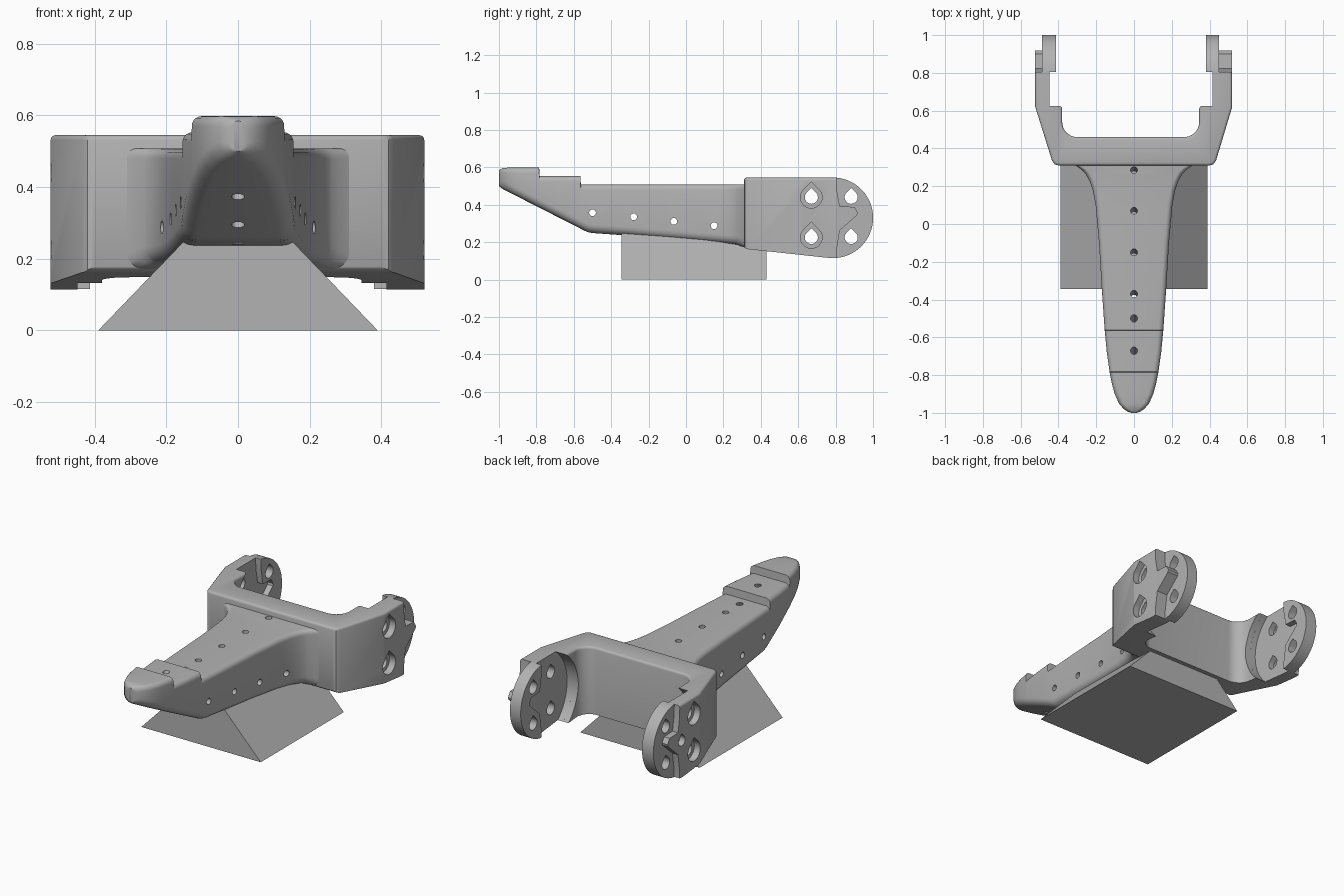
import bpy, bmesh
from math import sin, cos, pi, radians, sqrt
from mathutils import Vector

cube = bpy.data.objects.get("Cube")
if cube:
    bpy.data.objects.remove(cube, do_unlink=True)

grey = bpy.data.materials.new("plain grey")
grey.use_nodes = True
grey.diffuse_color = (0.45, 0.45, 0.45, 1)
grey.node_tree.nodes["Principled BSDF"].inputs["Base Color"].default_value = (0.45, 0.45, 0.45, 1)


def finish(name, bm):
    bmesh.ops.recalc_face_normals(bm, faces=bm.faces)
    mesh = bpy.data.meshes.new(name)
    bm.to_mesh(mesh)
    bm.free()
    mesh.materials.append(grey)
    ob = bpy.data.objects.new(name, mesh)
    bpy.context.collection.objects.link(ob)
    return ob


def prism(name, pts, axis, lo, hi, round_top=0):
    """Extrude a flat outline along x, y or z."""
    place = {"x": lambda a, b, t: (t, a, b),
             "y": lambda a, b, t: (a, t, b),
             "z": lambda a, b, t: (a, b, t)}[axis]
    bm = bmesh.new()
    rings = [[bm.verts.new(place(a, b, t)) for a, b in pts] for t in (lo, hi)]
    n = len(pts)
    for i in range(n):
        j = (i + 1) % n
        bm.faces.new((rings[0][i], rings[0][j], rings[1][j], rings[1][i]))
    bm.faces.new(rings[0])
    cap = bm.faces.new(rings[1])
    bmesh.ops.recalc_face_normals(bm, faces=bm.faces)
    if round_top:
        bmesh.ops.bevel(bm, geom=list(cap.edges), offset=round_top, segments=3,
                        profile=0.5, affect='EDGES')
    return finish(name, bm)


def boolean(ob, cutter, operation='DIFFERENCE'):
    mod = ob.modifiers.new("cut", 'BOOLEAN')
    mod.object, mod.operation, mod.solver = cutter, operation, 'EXACT'
    bpy.context.view_layer.objects.active = ob
    bpy.ops.object.modifier_apply(modifier=mod.name)
    bpy.data.objects.remove(cutter, do_unlink=True)


def arc(cx, cy, r, a0, a1, n):
    return [(cx + r * cos(radians(a0 + (a1 - a0) * i / n)),
             cy + r * sin(radians(a0 + (a1 - a0) * i / n))) for i in range(n + 1)]


def teardrop(cy, cz, r):
    return arc(cy, cz, r, 135, 405, 20) + [(cy, cz + r * sqrt(2))]


def rod(y, z, r, depth, tilt):
    """Round cutter running down and forward from a point."""
    t = radians(tilt)
    down = Vector((0, -sin(t), -cos(t)))
    bpy.ops.mesh.primitive_cylinder_add(
        vertices=20, radius=r, depth=depth + 0.1, rotation=(-t, 0, 0),
        location=Vector((0, y, z)) + down * (depth - 0.1) / 2)
    return bpy.context.object


def lerp(table, y):
    for (a, p), (b, q) in zip(table, table[1:]):
        if y <= b:
            return p + (q - p) * max(0, y - a) / (b - a)
    return table[-1][1]


# Arm: rounded sections lofted along y, with two steps on top
width = [(-1, 0.012), (-0.995, 0.03), (-0.98, 0.054), (-0.95, 0.08), (-0.9, 0.102),
         (-0.85, 0.116), (-0.785, 0.129), (-0.68, 0.144), (-0.565, 0.155), (-0.35, 0.17),
         (-0.1, 0.185), (0.1, 0.203), (0.18, 0.218), (0.23, 0.236), (0.265, 0.256),
         (0.29, 0.28), (0.31, 0.31), (0.33, 0.31)]
top = [(-1, 0.585), (-0.98, 0.597), (-0.95, 0.598), (-0.785, 0.598), (-0.782, 0.553),
       (-0.565, 0.553), (-0.562, 0.508), (0.33, 0.508)]
bottom = [(-1, 0.5), (-0.98, 0.484), (-0.54, 0.26), (-0.52, 0.252), (-0.49, 0.248),
          (-0.35, 0.238), (0.27, 0.188), (0.33, 0.165)]
stations = sorted({y for table in (width, top, bottom) for y, _ in table})
bm = bmesh.new()
rings = []
for y in stations:
    w, hi, lo = lerp(width, y), lerp(top, y), lerp(bottom, y)
    rt, rb = min(0.028, w * 0.9), min(0.045, w * 0.9, (hi - lo) * 0.5)
    half = arc(w - rb, lo + rb, rb, -90, 0, 5) + arc(w - rt, hi - rt, rt, 0, 90, 5)
    loop = half + [(-x, z) for x, z in reversed(half)]
    rings.append([bm.verts.new((x, y, z)) for x, z in loop])
for a, b in zip(rings, rings[1:]):
    for i in range(len(a)):
        j = (i + 1) % len(a)
        bm.faces.new((a[i], a[j], b[j], b[i]))
bm.faces.new(rings[0])
bm.faces.new(rings[-1])
arm = finish("arm", bm)

# Cross holes and drilled holes in the arm
for y, z in ((-0.5, 0.357), (-0.28, 0.335), (-0.065, 0.311), (0.15, 0.288)):
    boolean(arm, prism("cutter", arc(y, z, 0.018, 0, 342, 19), "x", -0.5, 0.5))
for y in (-0.37, -0.15, 0.07, 0.285):
    boolean(arm, rod(y, 0.508, 0.018, 0.45, 5))
boolean(arm, rod(-0.5, 0.508, 0.018, 0.4, 27))
boolean(arm, rod(-0.67, 0.553, 0.018, 0.4, 27))

# Fork: plan outline trimmed by the side outline
CY, CZ, R = 0.785, 0.33, 0.215


def outer(side, x):
    return [(side * 0.40, 0.31), (side * 0.42, 0.316), (side * 0.434, 0.335),
            (side * x, 0.62), (side * x, 1.05)]


plan = (outer(1, 0.52) + [(0.345, 1.05)] + arc(0.265, 0.54, 0.08, 0, -90, 8)
        + arc(-0.3, 0.54, 0.08, -90, -180, 8) + [(-0.38, 1.05)]
        + list(reversed(outer(-1, 0.523))))
fork = prism("fork", plan, "z", 0.05, 0.545, round_top=0.014)
profile = ([(0.305, 0.6)] + [(0.305, 0.19)] + arc(0.335, 0.19, 0.028, 180, 260, 4)
           + arc(CY, CZ, R + 0.0005, -98, 89, 40) + [(CY, 0.6)])
boolean(fork, prism("cutter", profile, "x", -0.7, 0.7), 'INTERSECT')

# Interlocking disc halves with a tooth on each cheek
tooth = [(0.803, 0.0), (0.806, 0.16), (0.822, 0.262), (0.915, 0.345), (0.918, 0.358),
         (0.90, 0.388), (0.822, 0.392), (0.806, 0.48), (0.803, 0.65)]
pocket = [p for p in tooth if 0.07 < p[1] < 0.6]
pocket += arc(CY, CZ, 0.268, 86, 274, 28)
back_half = tooth + [(1.1, 0.65), (1.1, 0.0)]
lip_circle = arc(CY, CZ, 0.268, 0, 352.5, 47)
for side, lip, inner, mid, step, out in ((1, 0.345, 0.38, 0.415, 0.45, 0.52),
                                         (-1, 0.38, 0.413, 0.448, 0.487, 0.523)):
    def cut(pts, a, b):
        boolean(fork, prism("cutter", pts, "x", *sorted((side * a, side * b))))

    cut(lip_circle, lip - 0.03, inner)
    cut(pocket, lip - 0.04, mid)
    cut(back_half, step, out + 0.1)
    # Bolt holes, the front pair counterbored from outside
    for z in (0.225, 0.44):
        cut(teardrop(0.67, z, 0.058), out - 0.04, out + 0.05)
        cut(teardrop(0.67, z, 0.035), 0.3, 0.7)
        cut(teardrop(0.883, z, 0.035), 0.3, 0.7)
    if side < 0:
        cut(teardrop(CY, CZ, 0.03), out - 0.035, out + 0.05)

# Wedge foot below the arm
foot = prism("foot", [(-0.39, 0), (0.39, 0), (0.145, 0.255), (-0.145, 0.255)],
             "y", -0.345, 0.43)

# Smooth the rounded parts and keep crisp edges
for ob in (arm, fork):
    bpy.ops.object.select_all(action='DESELECT')
    ob.select_set(True)
    bpy.context.view_layer.objects.active = ob
    bpy.ops.object.shade_smooth_by_angle(angle=radians(32))
